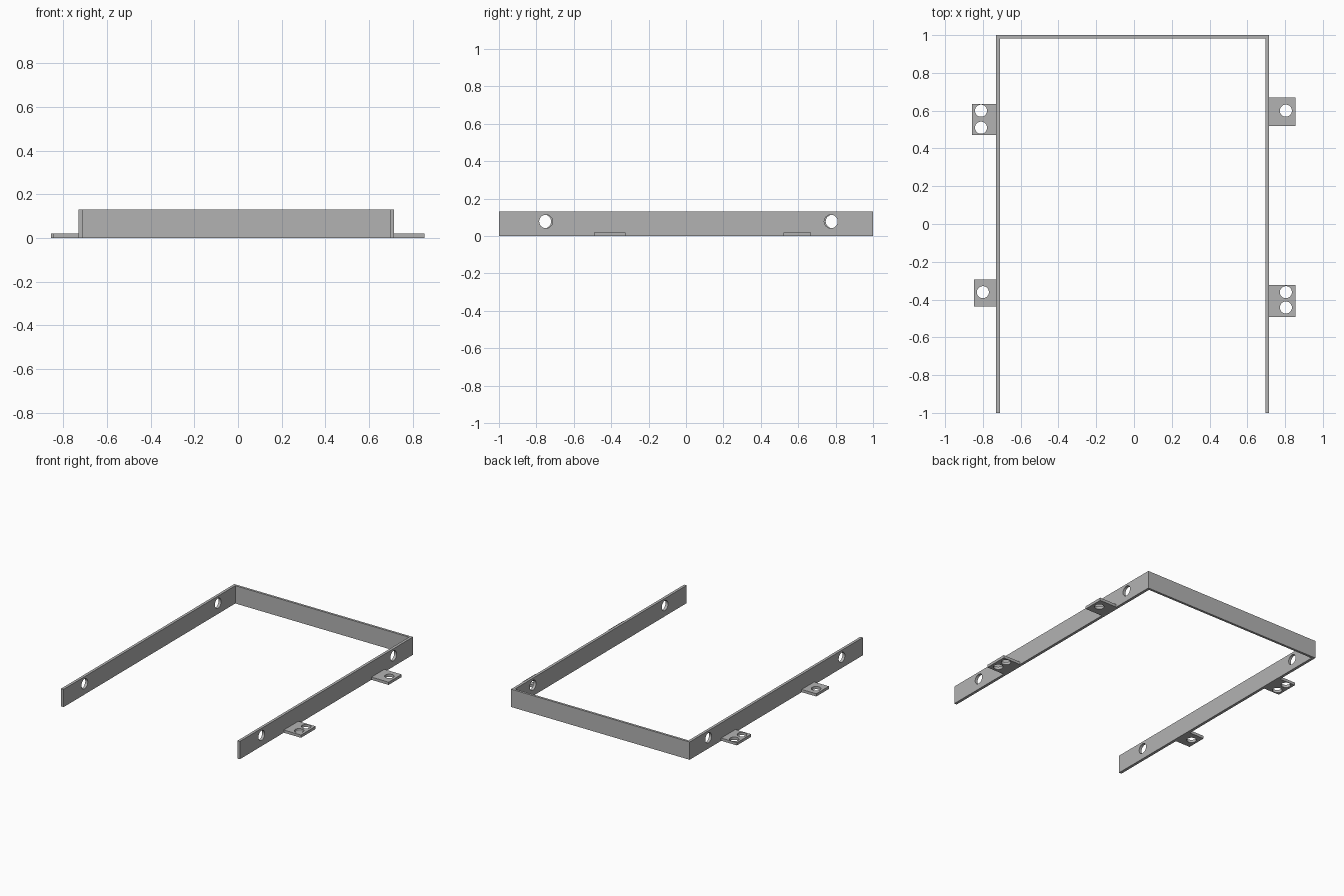
import bpy
from mathutils import Matrix

cube = bpy.data.objects.get("Cube")
if cube:
    bpy.data.objects.remove(cube, do_unlink=True)

steel = bpy.data.materials.new("grey steel")
steel.use_nodes = True
colour = (0.45, 0.45, 0.45, 1)
steel.diffuse_color = colour
steel.node_tree.nodes["Principled BSDF"].inputs["Base Color"].default_value = colour

HEIGHT, TAB = 0.13, 0.02


def box(name, x0, x1, y0, y1, height):
    bpy.ops.mesh.primitive_cube_add(size=1)
    ob = bpy.context.object
    ob.name = name
    ob.data.transform(Matrix.Translation(((x0 + x1) / 2, (y0 + y1) / 2, height / 2))
                      @ Matrix.Diagonal((x1 - x0, y1 - y0, height, 1)))
    ob.data.materials.append(steel)
    return ob


def drill(ob, place, radius, axis):
    """Cut a round hole through ob along the given axis."""
    turn = (0, 1.5708, 0) if axis == "X" else (0, 0, 0)
    bpy.ops.mesh.primitive_cylinder_add(vertices=32, radius=radius, depth=0.1,
                                        location=place, rotation=turn)
    cutter = bpy.context.object
    cutter.hide_render = True
    cut = ob.modifiers.new("hole", "BOOLEAN")
    cut.object = cutter
    cut.solver = "EXACT"
    bpy.context.view_layer.objects.active = ob
    bpy.ops.object.modifier_apply(modifier=cut.name)
    bpy.data.objects.remove(cutter, do_unlink=True)


def finish(ob):
    bpy.ops.object.select_all(action="DESELECT")
    ob.select_set(True)
    bpy.context.view_layer.objects.active = ob
    bpy.ops.object.shade_smooth_by_angle(angle=0.5)


# Side rails, each with a hole near both ends
for name, x0, x1, holes in (("right_rail", -0.73, -0.71, (-0.757, 0.783)),
                            ("left_rail", 0.695, 0.715, (-0.749, 0.775))):
    rail = box(name, x0, x1, -1, 1, HEIGHT)
    for y in holes:
        drill(rail, ((x0 + x1) / 2, y, 0.078), 0.036, "X")
    finish(rail)

# Cross bar joining the rails at the back
box("back_bar", -0.71, 0.695, 0.983, 1, HEIGHT)

# Flat mounting tabs outside the rails
tabs = (("right_back_tab", -0.857, -0.73, 0.472, 0.636, -0.81, (0.6, 0.51)),
        ("right_front_tab", -0.848, -0.73, -0.438, -0.294, -0.8, (-0.361,)),
        ("left_back_tab", 0.715, 0.854, 0.52, 0.669, 0.804, (0.6,)),
        ("left_front_tab", 0.715, 0.854, -0.492, -0.324, 0.804, (-0.361, -0.442)))
for name, x0, x1, y0, y1, hole_x, holes in tabs:
    tab = box(name, x0, x1, y0, y1, TAB)
    for y in holes:
        drill(tab, (hole_x, y, TAB / 2), 0.032, "Z")
    finish(tab)
